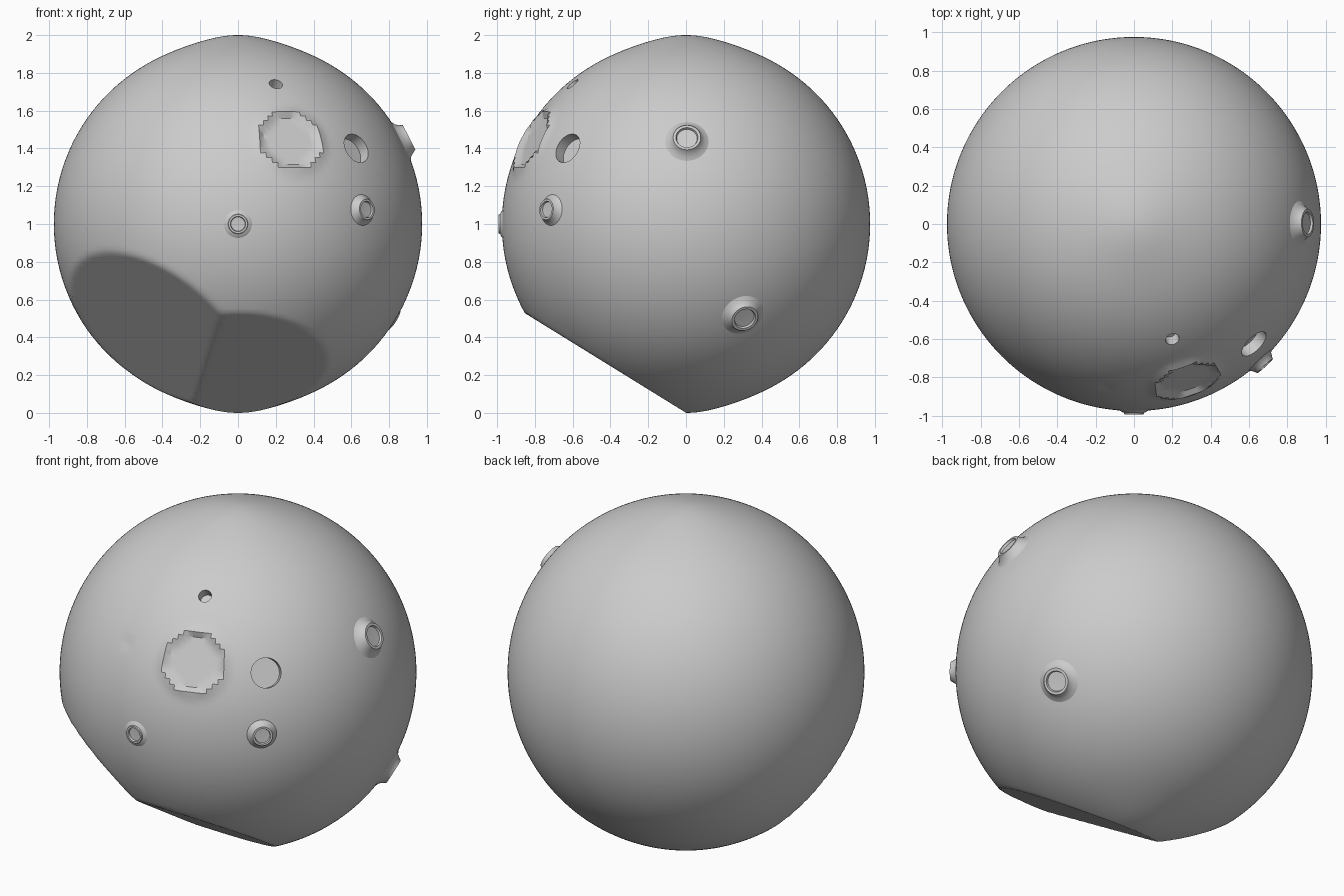
import bpy, bmesh, math
from mathutils import Vector

if "Cube" in bpy.data.objects:
    bpy.data.objects.remove(bpy.data.objects["Cube"])

C = Vector((0, 0, 1))
R = 0.975


def smooth(ob, angle=35):
    bpy.ops.object.select_all(action='DESELECT')
    bpy.context.view_layer.objects.active = ob
    ob.select_set(True)
    bpy.ops.object.shade_smooth_by_angle(angle=math.radians(angle))


def add(name, bm):
    me = bpy.data.meshes.new(name)
    bm.to_mesh(me)
    bm.free()
    ob = bpy.data.objects.new(name, me)
    bpy.context.collection.objects.link(ob)
    return ob


def place(ob, direction):
    ob.location = C
    ob.rotation_euler = Vector(direction).to_track_quat('Z', 'Y').to_euler()


# ball body with gently pointed poles
bm = bmesh.new()
bmesh.ops.create_uvsphere(bm, u_segments=192, v_segments=112, radius=R)

# flattened areas on the lower front: normal, distance from centre
planes = [(Vector((0, -0.526, -0.851)).normalized(), 0.85),
          (Vector((-1, -1, -1.3)).normalized(), 0.81)]
# broad shallow dish with a soft raised rim, and a tiny dimple
dish = Vector((0.28, -0.83, 0.45)).normalized()
dimple = Vector((-0.15, -0.85, 0.46)).normalized()
for v in bm.verts:
    p = v.co.copy()
    n = p.normalized()
    d = (n - dish).length * R
    if d < 0.3:
        p += n * 0.014 * math.exp(-((d - 0.17) / 0.025) ** 2)
        if d < 0.155:
            p -= dish * max(0, p.dot(dish) - 0.953)
    d = (n - dimple).length * R
    p -= n * 0.012 * math.exp(-(d / 0.022) ** 2)
    r2 = p.x ** 2 + p.y ** 2
    p.z += math.copysign(0.025 * math.exp(-r2 / 0.05), p.z)
    for _ in range(3):
        for pn, pd in planes:
            over = p.dot(pn) - pd
            if over > 0:
                p -= pn * over
    v.co = p
body = add("body", bm)
body.location = C
bpy.context.view_layer.update()

# round holes: direction, radius, floor distance from centre
holes = [((0.64, -0.64, 0.41), 0.083, 0.91),
         ((0.2, -0.6, 0.74), 0.036, 0.91)]
for d, r, floor in holes:
    bm = bmesh.new()
    bmesh.ops.create_cone(bm, cap_ends=True, segments=48, radius1=r, radius2=r, depth=0.3)
    bmesh.ops.translate(bm, verts=bm.verts, vec=(0, 0, floor + 0.15))
    cutter = add("hole_cutter", bm)
    place(cutter, d)
    cutter.hide_render = True
    bpy.context.view_layer.update()
    mod = body.modifiers.new("hole", 'BOOLEAN')
    mod.operation = 'DIFFERENCE'
    mod.solver = 'EXACT'
    mod.object = cutter
    bpy.context.view_layer.objects.active = body
    bpy.ops.object.modifier_apply(modifier=mod.name)
    bpy.data.objects.remove(cutter)
smooth(body)


# short round stubs with a flared base and a recessed end
def stub(name, direction, r, top):
    profile = [(1.7 * r, R - 0.012), (1.3 * r, R + 0.004), (1.05 * r, top - 0.008),
               (r, top), (0.8 * r, top), (0.74 * r, top - 0.012), (0, top - 0.014)]
    bm = bmesh.new()
    vs = [bm.verts.new((a, 0, h)) for a, h in profile]
    es = [bm.edges.new(e) for e in zip(vs, vs[1:])]
    bmesh.ops.spin(bm, geom=vs + es, cent=(0, 0, 0), axis=(0, 0, 1),
                   angle=math.tau, steps=48)
    bmesh.ops.remove_doubles(bm, verts=bm.verts, dist=1e-5)
    bmesh.ops.recalc_face_normals(bm, faces=bm.faces)
    if sum(f.normal.z for f in bm.faces) < 0:
        bmesh.ops.reverse_faces(bm, faces=bm.faces)
    ob = add(name, bm)
    place(ob, direction)
    smooth(ob)


stub("front_stub", (0, -0.97, 0), 0.05, 0.992)
stub("front_right_stub", (0.665, -0.72, 0.075), 0.055, 1.01)
stub("right_upper_stub", (0.89, 0.005, 0.45), 0.073, 1.015)
stub("right_lower_stub", (0.8, 0.305, -0.49), 0.073, 1.01)
